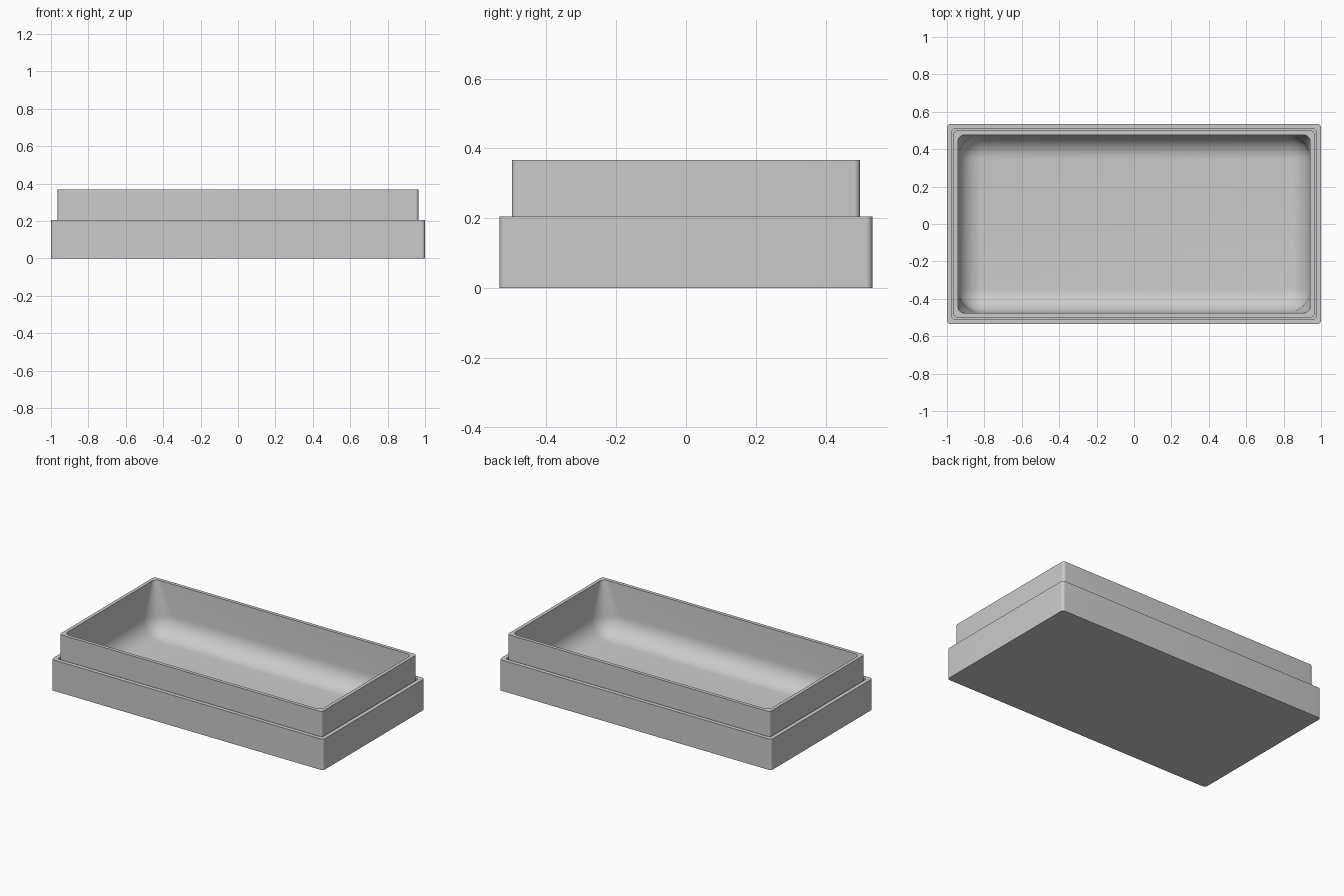
import bpy, bmesh, math

if "Cube" in bpy.data.objects:
    bpy.data.objects.remove(bpy.data.objects["Cube"])

grey = bpy.data.materials.new("plain grey")
grey.diffuse_color = (0.6, 0.6, 0.6, 1)
grey.use_nodes = True
grey.node_tree.nodes["Principled BSDF"].inputs["Base Color"].default_value = grey.diffuse_color


def ring(bm, hx, hy, r, z, n=8):
    """Rounded rectangle loop of half size hx, hy and corner radius r."""
    loop = []
    for i, (sx, sy) in enumerate([(1, 1), (-1, 1), (-1, -1), (1, -1)]):
        for k in range(n + 1):
            a = math.pi / 2 * (i + k / n)
            loop.append(bm.verts.new((sx * (hx - r) + r * math.cos(a),
                                      sy * (hy - r) + r * math.sin(a), z)))
    return loop


def shell(name, sections):
    """Skin a stack of rounded rectangles, closing both ends."""
    bm = bmesh.new()
    loops = [ring(bm, *s) for s in sections]
    for a, b in zip(loops, loops[1:]):
        for i in range(len(a)):
            j = (i + 1) % len(a)
            bm.faces.new((a[i], a[j], b[j], b[i]))
    bm.faces.new(loops[0][::-1])
    bm.faces.new(loops[-1])
    bmesh.ops.remove_doubles(bm, verts=bm.verts, dist=0.0002)
    bmesh.ops.recalc_face_normals(bm, faces=bm.faces)
    mesh = bpy.data.meshes.new(name)
    bm.to_mesh(mesh)
    bm.free()
    mesh.materials.append(grey)
    obj = bpy.data.objects.new(name, mesh)
    bpy.context.collection.objects.link(obj)
    bpy.ops.object.select_all(action='DESELECT')
    obj.select_set(True)
    bpy.context.view_layer.objects.active = obj
    bpy.ops.object.shade_smooth_by_angle(angle=math.radians(30))


# Outer base: low open box with a narrow gap around the tray
shell("outer_base", [(1.0, 0.534, 0.018, 0.0), (1.0, 0.534, 0.018, 0.205),
                     (0.973, 0.507, 0.012, 0.205), (0.973, 0.507, 0.012, 0.015)])

# Inner tray: vertical walls, corners widening downward, rounded floor edge
floor_z, fillet = 0.03, 0.13
tray = [(0.965, 0.499, 0.018, 0.016), (0.965, 0.499, 0.018, 0.367),
        (0.942, 0.476, 0.035, 0.367)]
for k in range(11):
    a = math.pi / 2 * k / 10
    inset = fillet * (1 - math.cos(a))
    tray.append((0.942 - inset, 0.476 - inset, fillet - inset,
                 floor_z + fillet * (1 - math.sin(a))))
shell("inner_tray", tray)
